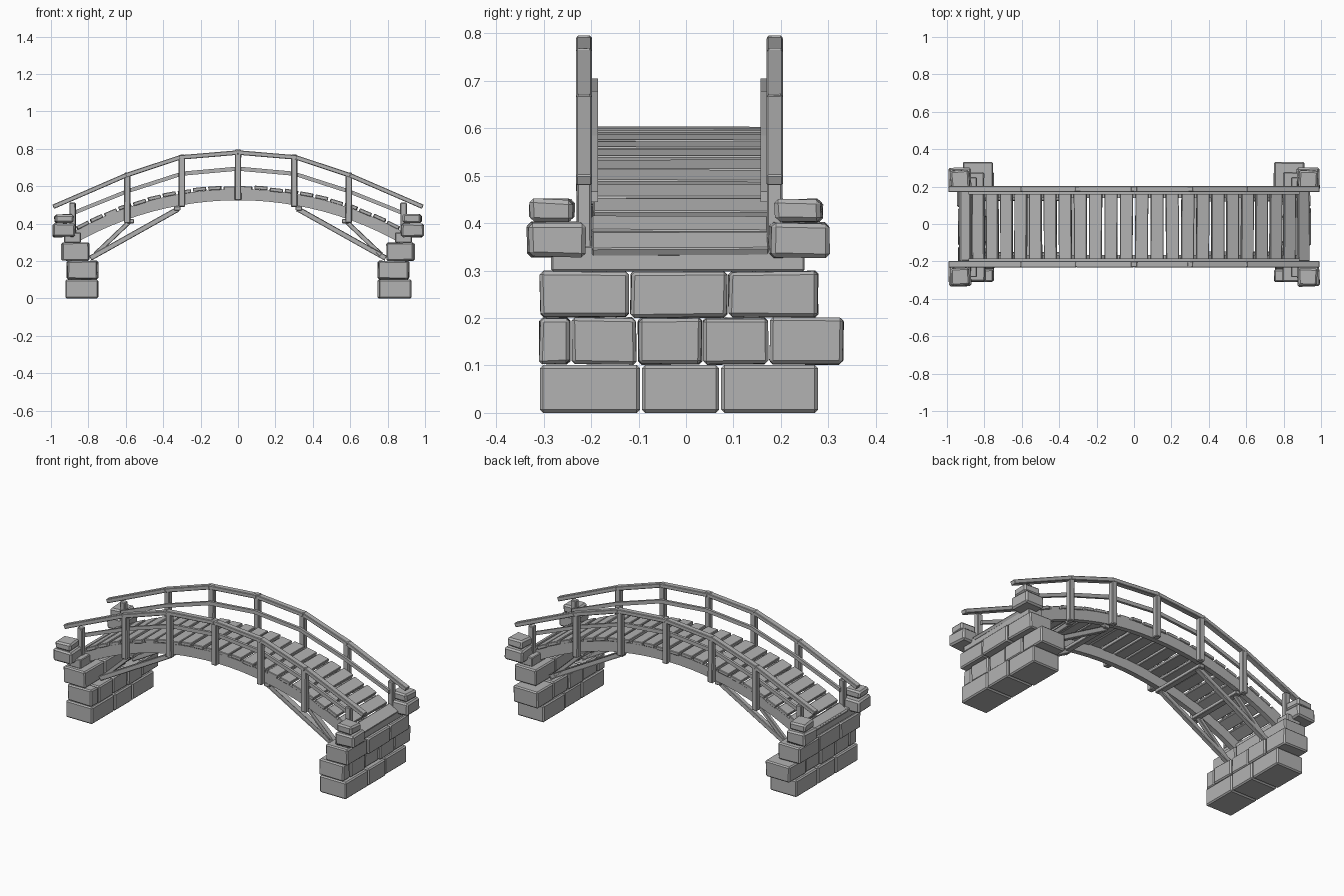
import bpy, bmesh, math, random
from mathutils import Vector, Matrix

if "Cube" in bpy.data.objects:
    bpy.data.objects.remove(bpy.data.objects["Cube"])
random.seed(4)

grey = bpy.data.materials.new("plain grey")
grey.diffuse_color = (0.45, 0.45, 0.45, 1)
grey.use_nodes = True
grey.node_tree.nodes["Principled BSDF"].inputs["Base Color"].default_value = grey.diffuse_color
R, ZC = 1.76, 0.525 - 1.76      # underside radius and centre height of the arch
YL, YR = -0.215, 0.187          # railing centre lines


def finish(name, bm, bevel=0.0):
    if bevel:
        bmesh.ops.bevel(bm, geom=bm.edges[:], offset=bevel, segments=1, affect='EDGES')
    bmesh.ops.recalc_face_normals(bm, faces=bm.faces[:])
    me = bpy.data.meshes.new(name)
    bm.to_mesh(me)
    bm.free()
    me.materials.append(grey)
    ob = bpy.data.objects.new(name, me)
    bpy.context.collection.objects.link(ob)
    return ob


def block(name, lo, hi, bevel=0.004, jitter=0.0, turn=0.0):
    lo, hi = Vector(lo), Vector(hi)
    bm = bmesh.new()
    bmesh.ops.create_cube(bm, size=1)
    for v in bm.verts:
        v.co = Vector([c * s for c, s in zip(v.co, hi - lo)])
        v.co += Vector([random.uniform(-jitter, jitter) for _ in range(3)])
    bm.transform(Matrix.Translation((lo + hi) / 2) @ Matrix.Rotation(turn, 4, 'Z'))
    return finish(name, bm, bevel)


def bar(name, a, b, w, h, bevel=0.003):
    # straight timber from a to b lying in an xz plane
    a, b = Vector(a), Vector(b)
    d = b - a
    bm = bmesh.new()
    bmesh.ops.create_cube(bm, size=1)
    bm.transform(Matrix.Translation((a + b) / 2)
                 @ Matrix.Rotation(-math.atan2(d.z, d.x), 4, 'Y')
                 @ Matrix.Diagonal((d.length, w, h, 1)))
    return finish(name, bm, bevel)


def sweep(name, pts, y, w, h):
    # rail following a bent line of (x, z) points
    bm = bmesh.new()
    rings = []
    for x, z in pts:
        rings.append([bm.verts.new((x, y + sy * w / 2, z + sz * h / 2))
                      for sy, sz in ((-1, -1), (1, -1), (1, 1), (-1, 1))])
    for p, q in zip(rings, rings[1:]):
        for i in range(4):
            j = (i + 1) % 4
            bm.faces.new((p[i], p[j], q[j], q[i]))
    bm.faces.new(rings[0])
    bm.faces.new(rings[-1])
    return finish(name, bm)


def mirrored(half):
    return [(-x, z) for x, z in reversed(half)] + [(x, z) for x, z in half if x > 0]


# Stone piers: three brick courses each
courses = [(0.0, 0.101, 0.75, 0.925, (-0.31, -0.095, 0.072, 0.28)),
           (0.103, 0.2, 0.75, 0.912, (-0.31, -0.242, -0.103, 0.035, 0.175, 0.333)),
           (0.202, 0.298, 0.798, 0.942, (-0.31, -0.118, 0.088, 0.28))]
for s, side in ((-1, "left"), (1, "right")):
    for k, (z0, z1, x0, x1, ys) in enumerate(courses):
        for y0, y1 in zip(ys, ys[1:]):
            j = random.uniform(-0.004, 0.004)
            xs = sorted((s * (x0 + j), s * (x1 + j)))
            block(f"{side}_pier_stone_{k}", (xs[0], y0 + 0.002, z0), (xs[1], y1 - 0.002, z1),
                  0.007, 0.002 if k else 0)
    # sill under the deck end
    xs = sorted((s * 0.84, s * 0.93))
    block(f"{side}_sill", (xs[0], -0.284, 0.298), (xs[1], 0.25, 0.352), 0.004)
    # stacked corner stones
    for y0, y1, u0, u1 in ((-0.333, -0.212, -0.328, -0.236), (0.176, 0.302, 0.187, 0.286)):
        xs = sorted((s * 0.872, s * 0.992))
        block(f"{side}_corner_stone", (xs[0], y0, 0.328), (xs[1], y1, 0.401), 0.009, 0.003,
              random.uniform(-0.06, 0.06))
        xs = sorted((s * 0.88, s * 0.98))
        block(f"{side}_corner_cap", (xs[0], u0, 0.402), (xs[1], u1, 0.45), 0.009, 0.003,
              random.uniform(-0.1, 0.1))

# Arched side beams
for y, nm in ((-0.182, "front_beam"), (0.155, "back_beam")):
    bm = bmesh.new()
    rings = []
    for i in range(25):
        t = (i / 12 - 1) * math.asin(0.9 / (R + 0.03))
        rings.append([bm.verts.new((r * math.sin(t), y + dy, ZC + r * math.cos(t)))
                      for dy, r in ((-0.015, R), (0.015, R), (0.015, R + 0.06), (-0.015, R + 0.06))])
    for p, q in zip(rings, rings[1:]):
        for i in range(4):
            j = (i + 1) % 4
            bm.faces.new((p[i], p[j], q[j], q[i]))
    bm.faces.new(rings[0])
    bm.faces.new(rings[-1])
    finish(nm, bm)

# Deck planks laid along the arch
N = 24
step = 2 * math.asin(0.94 / (R + 0.07)) / N
for i in range(N):
    t = (i - (N - 1) / 2) * step
    bm = bmesh.new()
    bmesh.ops.create_cube(bm, size=1)
    r = R + 0.068 + random.uniform(-0.003, 0.003)
    e = random.uniform(-0.004, 0.004)
    bm.transform(Matrix.Translation((r * math.sin(t), -0.013 + e, ZC + r * math.cos(t)))
                 @ Matrix.Rotation(t + random.uniform(-0.025, 0.025), 4, 'Y')
                 @ Matrix.Rotation(random.uniform(-0.01, 0.01), 4, 'Z')
                 @ Matrix.Diagonal((0.069, 0.372, 0.02, 1)))
    finish("deck_plank", bm, 0.003)

# Railings: posts, hand rail and middle rail on both sides
posts = [(0, 0.525, 0.795), (0.3, 0.49, 0.768), (0.592, 0.403, 0.672), (0.885, 0.3, 0.512)]
hand = mirrored([(0, 0.78), (0.31, 0.754), (0.6, 0.658), (0.988, 0.49)])
mid = mirrored([(0, 0.694), (0.3, 0.667), (0.592, 0.573), (0.885, 0.455)])
for y, inward, side in ((YL, 1, "front"), (YR, -1, "back")):
    for x, z0, z1 in posts:
        for s in ((1,) if x == 0 else (1, -1)):
            block(f"{side}_post", (s * x - 0.017, y - 0.016, z0), (s * x + 0.017, y + 0.016, z1),
                  0.004, 0.001)
    for a, b in zip(hand, hand[1:]):
        bar(f"{side}_hand_rail", (a[0], y, a[1]), (b[0], y, b[1]), 0.034, 0.024)
    sweep(f"{side}_middle_rail", mid, y + inward * 0.022, 0.015, 0.022)

# Diagonal braces and cross bearers under the arch
for s, side in ((-1, "left"), (1, "right")):
    for y in (-0.165, 0.138):
        bar(f"{side}_long_brace", (s * 0.79, y, 0.215), (s * 0.32, y, 0.478), 0.028, 0.028)
        bar(f"{side}_short_brace", (s * 0.765, y, 0.235), (s * 0.575, y, 0.415), 0.024, 0.024)
    for x, z in ((0.325, 0.482), (0.575, 0.413)):
        block(f"{side}_cross_bearer", (s * x - 0.018, -0.195, z - 0.011),
              (s * x + 0.018, 0.168, z + 0.011), 0.003)
